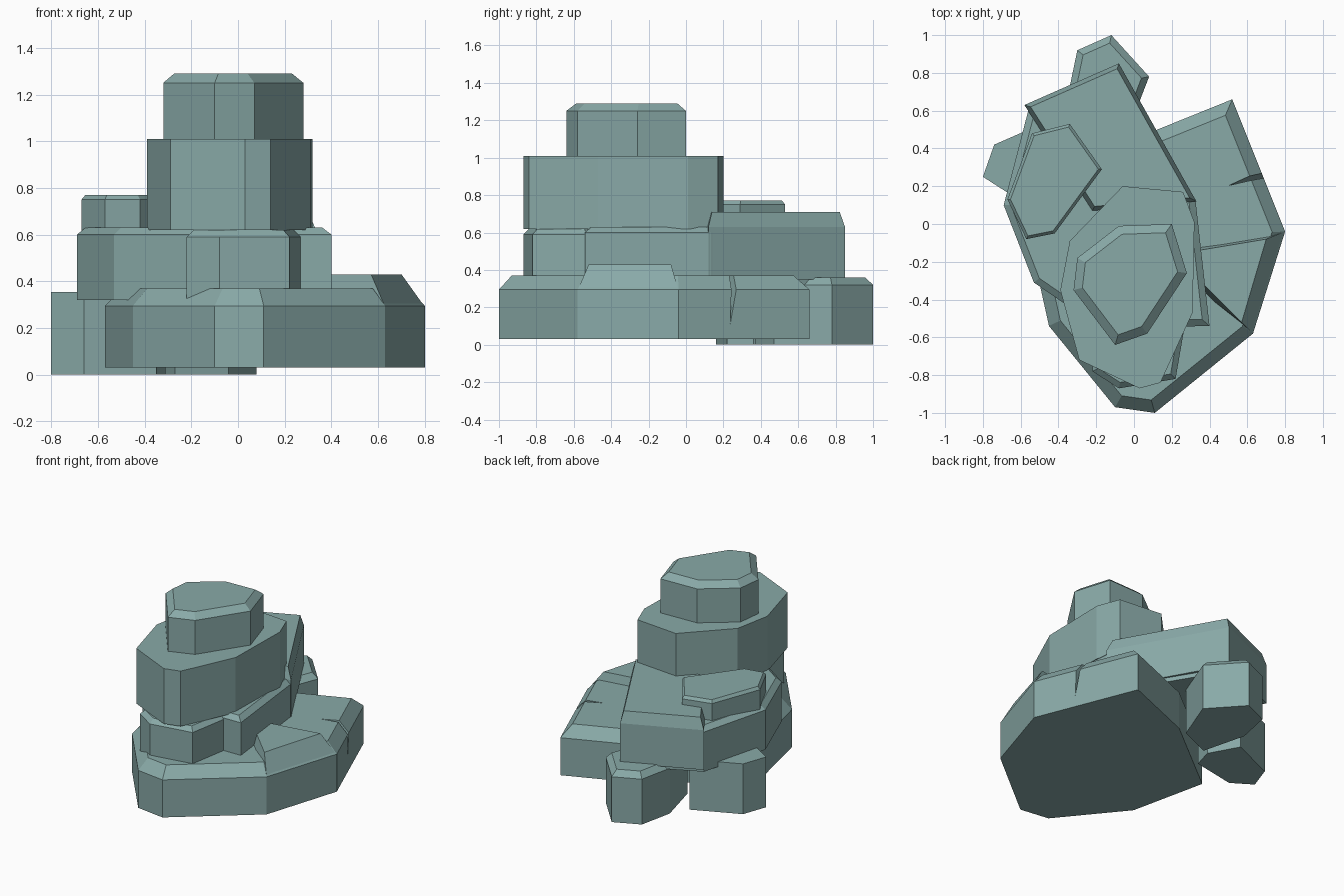
import bpy, bmesh
from mathutils import Vector

if "Cube" in bpy.data.objects:
    bpy.data.objects.remove(bpy.data.objects["Cube"])

stone = bpy.data.materials.new("stone")
stone.diffuse_color = (0.25, 0.40, 0.39, 1.0)
stone.use_nodes = True
stone.node_tree.nodes["Principled BSDF"].inputs["Base Color"].default_value = stone.diffuse_color


def inset(pts, d):
    """Move every side of a counter-clockwise outline inward by d."""
    out = []
    for i, p in enumerate(pts):
        a, b, c = Vector(pts[i - 1]), Vector(p), Vector(pts[(i + 1) % len(pts)])
        u, v = (b - a).normalized(), (c - b).normalized()
        n1, n2 = Vector((-u.y, u.x)), Vector((-v.y, v.x))
        out.append(b + (n1 + n2) * d / (1 + n1.dot(n2)))
    return out


def rock(name, pts, z0, z1, bevel=0.0, drop=0.0, top=None):
    """Flat-faced prism with an optional chamfered rim or its own top outline."""
    rings = [(pts, z0)]
    if top:
        rings.append((top, z1))
    elif bevel:
        rings += [(pts, z1 - drop), (inset(pts, bevel), z1)]
    else:
        rings.append((pts, z1))
    bm = bmesh.new()
    vs = [[bm.verts.new((p[0], p[1], z)) for p in r] for r, z in rings]
    n = len(pts)
    bm.faces.new(vs[0][::-1])
    bm.faces.new(vs[-1])
    for lo, hi in zip(vs, vs[1:]):
        for i in range(n):
            j = (i + 1) % n
            bm.faces.new((lo[i], lo[j], hi[j], hi[i]))
    return finish(name, bm)


def finish(name, bm):
    bmesh.ops.recalc_face_normals(bm, faces=bm.faces)
    me = bpy.data.meshes.new(name)
    bm.to_mesh(me)
    bm.free()
    me.materials.append(stone)
    ob = bpy.data.objects.new(name, me)
    bpy.context.collection.objects.link(ob)
    return ob


# Wide base slab
base = rock("base_slab", [(0.11, -1.0), (0.63, -0.58), (0.80, -0.04), (0.52, 0.66),
                          (0.0, 0.45), (-0.57, 0.0), (-0.45, -0.54), (-0.10, -0.97)],
            0.03, 0.37, 0.065, 0.075)

# Narrow crack split into the right edge of the base
bm = bmesh.new()
for co in [(0.48, 0.20, 0.40), (0.74, 0.26, 0.40), (0.72, 0.31, 0.40), (0.71, 0.24, 0.08)]:
    bm.verts.new(co)
bmesh.ops.convex_hull(bm, input=bm.verts[:])
crack = finish("crack_cutter", bm)
crack.hide_render = True
crack.hide_viewport = True
mod = base.modifiers.new("crack", 'BOOLEAN')
mod.operation = 'DIFFERENCE'
mod.object = crack

# Raised shelf on the right of the base
rock("base_shelf", [(0.63, -0.58), (0.80, -0.04), (0.20, -0.12), (0.25, -0.28)],
     0.29, 0.43, top=[(0.57, -0.52), (0.70, -0.08), (0.22, -0.16), (0.27, -0.22)])

# Small footing rocks at the back and left
rock("back_rock", [(-0.12, 1.0), (-0.30, 0.92), (-0.35, 0.68), (-0.27, 0.37),
                   (-0.04, 0.47), (0.08, 0.78)], 0.0, 0.36, 0.035, 0.04)
rock("left_rock", [(-0.80, 0.25), (-0.66, 0.16), (-0.35, 0.22), (-0.31, 0.36),
                   (-0.42, 0.56), (-0.74, 0.42)], 0.0, 0.355)

# Middle layer: long slab, its raised back half, and the front block
rock("middle_slab", [(-0.56, 0.60), (-0.69, 0.10), (-0.53, -0.31), (-0.18, -0.55),
                     (0.40, -0.54), (0.325, 0.13), (-0.09, 0.82)],
     0.32, 0.63, 0.035, 0.03)
rock("middle_raised_back", [(-0.58, 0.63), (-0.22, 0.07), (0.33, 0.12), (-0.08, 0.85)],
     0.35, 0.71, 0.022, 0.08)
rock("middle_front_block", [(-0.22, -0.78), (-0.08, -0.87), (0.22, -0.82), (0.27, -0.53),
                            (-0.05, -0.30), (-0.21, -0.45)], 0.31, 0.62, 0.03, 0.03)

# Thin slab lying on the left shoulder
rock("left_shoulder_slab", [(-0.34, 0.53), (-0.54, 0.48), (-0.67, 0.13), (-0.57, -0.08),
                            (-0.42, -0.05), (-0.17, 0.29)], 0.60, 0.77, 0.015, 0.02)

# Upper drum and cap
rock("upper_drum", [(-0.06, 0.20), (-0.34, -0.09), (-0.39, -0.35), (-0.29, -0.72),
                    (0.03, -0.87), (0.14, -0.84), (0.31, -0.47), (0.32, 0.01),
                    (0.26, 0.17)], 0.62, 1.01)
rock("top_cap", [(0.20, 0.0), (-0.08, -0.01), (-0.30, -0.18), (-0.32, -0.35),
                 (-0.10, -0.64), (0.07, -0.58), (0.28, -0.26)], 1.0, 1.29, 0.045, 0.04)
